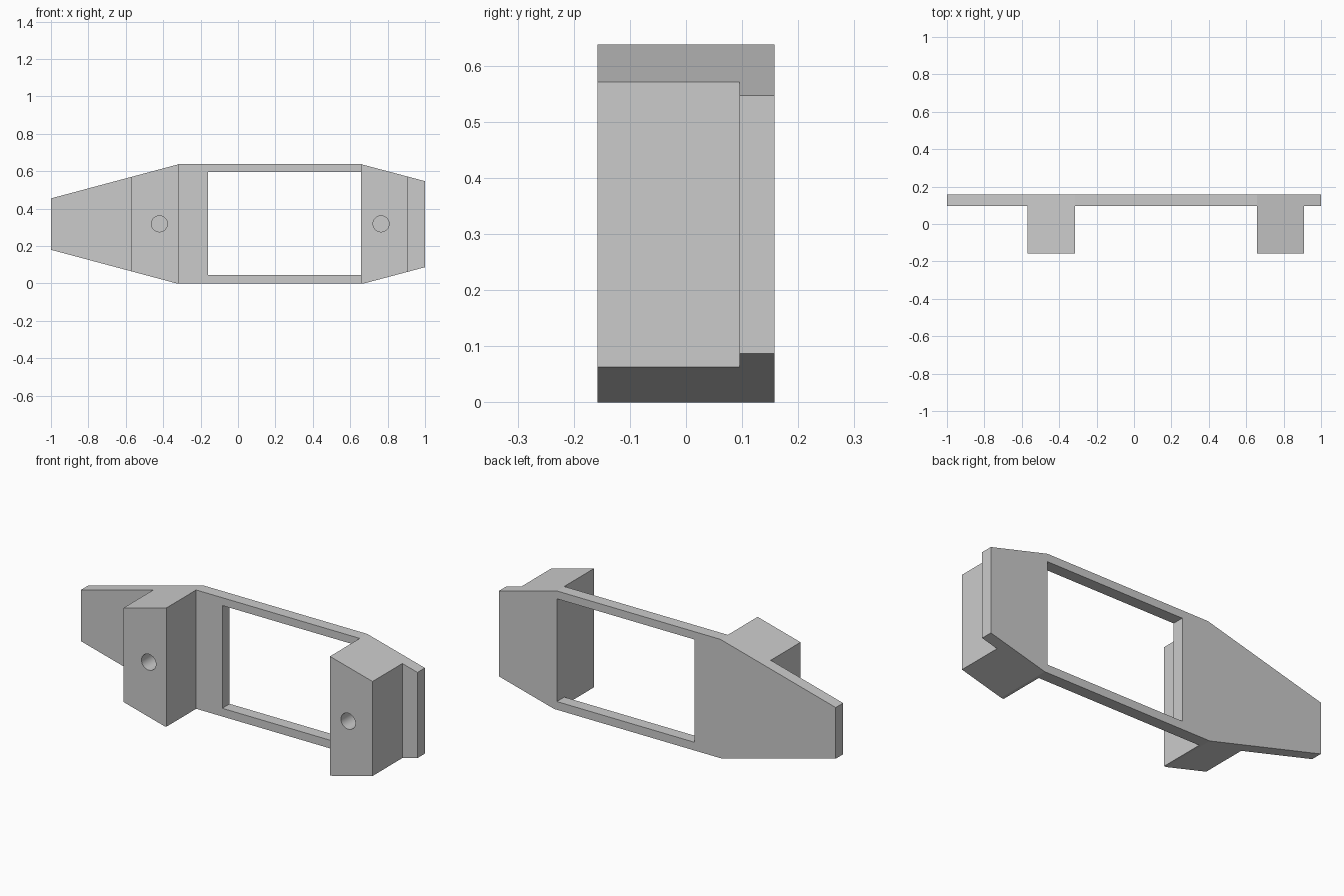
import bpy, bmesh, math
from mathutils import Matrix

if "Cube" in bpy.data.objects:
    bpy.data.objects.remove(bpy.data.objects["Cube"])

FRONT, PLATE, BACK = -0.158, 0.095, 0.158
MID_Z = 0.319


def prism(name, profile, y0, y1):
    """Extrude an (x, z) outline from y0 to y1."""
    bm = bmesh.new()
    face = bm.faces.new([bm.verts.new((x, y0, z)) for x, z in profile])
    ext = bmesh.ops.extrude_face_region(bm, geom=[face])
    verts = [g for g in ext["geom"] if isinstance(g, bmesh.types.BMVert)]
    bmesh.ops.translate(bm, verts=verts, vec=(0, y1 - y0, 0))
    bmesh.ops.recalc_face_normals(bm, faces=bm.faces)
    return finish(name, bm)


def finish(name, bm):
    mesh = bpy.data.meshes.new(name)
    bm.to_mesh(mesh)
    bm.free()
    obj = bpy.data.objects.new(name, mesh)
    bpy.context.collection.objects.link(obj)
    return obj


def box(name, x0, x1, y0, y1, z0, z1):
    return prism(name, [(x0, z0), (x1, z0), (x1, z1), (x0, z1)], y0, y1)


def rod(name, x, radius, y0, y1):
    bm = bmesh.new()
    place = Matrix.Translation((x, (y0 + y1) / 2, MID_Z)) @ Matrix.Rotation(math.pi / 2, 4, 'X')
    bmesh.ops.create_cone(bm, cap_ends=True, segments=32, radius1=radius,
                          radius2=radius, depth=y1 - y0, matrix=place)
    return finish(name, bm)


# Full-depth body with tapered ends
outline = [(-1, 0.18), (-0.327, 0), (0.673, 0), (1, 0.087),
           (1, 0.547), (0.657, 0.638), (-0.315, 0.638), (-1, 0.455)]
bracket = prism("mounting_bracket", outline, FRONT, BACK)

# Cut away the front so only the plate and two mounting blocks remain
cutters = [box("clearance_cutter", x0, x1, -0.5, PLATE, -0.5, 1.2)
           for x0, x1 in ((-1.5, -0.57), (-0.315, 0.657), (0.91, 1.5))]
# Rectangular window in the plate
cutters.append(box("window_cutter", -0.16, 0.657, 0.0, 0.5, 0.044, 0.596))
# Screw holes in the blocks
for x in (-0.42, 0.765):
    cutters.append(rod("screw_hole_cutter", x, 0.043, -0.3, PLATE))

for cutter in cutters:
    cutter.hide_render = True
    cutter.hide_set(True)
    mod = bracket.modifiers.new(cutter.name, 'BOOLEAN')
    mod.operation = 'DIFFERENCE'
    mod.solver = 'EXACT'
    mod.object = cutter

# Smooth hole walls, keep hard edges
bpy.context.view_layer.objects.active = bracket
bracket.select_set(True)
for mod in list(bracket.modifiers):
    bpy.ops.object.modifier_apply(modifier=mod.name)
for cutter in cutters:
    bpy.data.objects.remove(cutter)
bpy.ops.object.shade_smooth_by_angle(angle=math.radians(14))
